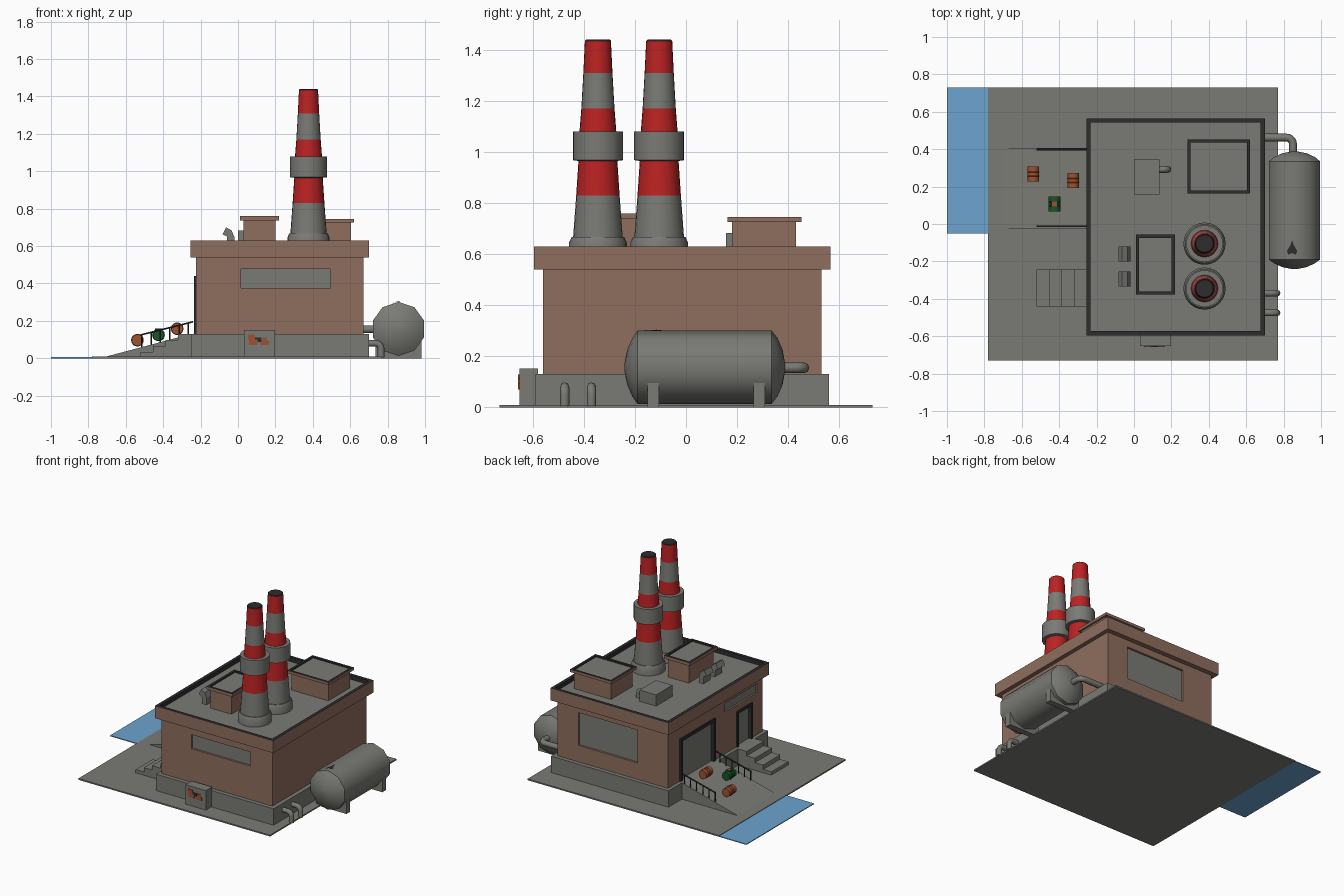
import bpy, bmesh, math
from mathutils import Matrix, Vector

if "Cube" in bpy.data.objects:
    bpy.data.objects.remove(bpy.data.objects["Cube"])


def mat(name, r, g, b):
    m = bpy.data.materials.new(name)
    m.diffuse_color = (r, g, b, 1)
    m.use_nodes = True
    m.node_tree.nodes["Principled BSDF"].inputs["Base Color"].default_value = m.diffuse_color
    return m


GRAY = mat("concrete_gray", .195, .198, .178)
BRICK = mat("brick_brown", .275, .155, .113)
DARK = mat("charcoal", .026, .026, .027)
RED = mat("stripe_red", .50, .016, .016)
BLUE = mat("water_blue", .15, .37, .62)
ORANGE = mat("rust_orange", .34, .085, .03)
GREEN = mat("barrel_green", .008, .095, .02)


def finish(name, bm, mats, smooth=False):
    bmesh.ops.recalc_face_normals(bm, faces=bm.faces)
    me = bpy.data.meshes.new(name)
    bm.to_mesh(me)
    bm.free()
    for m in mats:
        me.materials.append(m)
    ob = bpy.data.objects.new(name, me)
    bpy.context.collection.objects.link(ob)
    if smooth:
        bpy.ops.object.select_all(action='DESELECT')
        ob.select_set(True)
        bpy.context.view_layer.objects.active = ob
        bpy.ops.object.shade_smooth_by_angle(angle=math.radians(40))
    return ob


def cube(x, y, z):
    bm = bmesh.new()
    bmesh.ops.create_cube(bm, size=1)
    for v in bm.verts:
        v.co = Vector((a[0] if c < 0 else a[1] for a, c in zip((x, y, z), v.co)))
    return bm


def box(name, x, y, z, m=GRAY):
    return finish(name, cube(x, y, z), [m])


def rimmed(name, x, y, z, rim, depth):
    """Brick slab with a dark rim and a sunken gray roof."""
    bm = cube(x, y, z)
    top = max(bm.faces, key=lambda f: f.calc_center_median().z)
    for f in bmesh.ops.inset_individual(bm, faces=[top], thickness=rim)['faces']:
        f.material_index = 1
    r = bmesh.ops.extrude_discrete_faces(bm, faces=[top])['faces'][0]
    for e in r.edges:
        for f in e.link_faces:
            f.material_index = 1
    r.material_index = 2
    bmesh.ops.translate(bm, verts=r.verts, vec=(0, 0, -depth))
    return finish(name, bm, [BRICK, DARK, GRAY])


def prism(name, pts, y, m=GRAY):
    """Extrude an (x, z) outline along y."""
    bm = bmesh.new()
    f = bm.faces.new([bm.verts.new((px, y[0], pz)) for px, pz in pts])
    g = bmesh.ops.extrude_face_region(bm, geom=[f])['geom']
    bmesh.ops.translate(bm, verts=[v for v in g if isinstance(v, bmesh.types.BMVert)],
                        vec=(0, y[1] - y[0], 0))
    return finish(name, bm, [m])


def lathe(name, prof, centre, mats, segs=24, along_y=False, phase=0):
    """Spin (radius, height, material) rows; the material fills the band above."""
    bm = bmesh.new()
    rings = []
    for r, h, _ in prof:
        rings.append([bm.verts.new((r * math.cos(a), r * math.sin(a), h)) for a in
                      (phase + 2 * math.pi * i / segs for i in range(segs))])
    for k in range(len(rings) - 1):
        for i in range(segs):
            j = (i + 1) % segs
            bm.faces.new((rings[k][i], rings[k][j], rings[k + 1][j],
                          rings[k + 1][i])).material_index = prof[k][2]
    bm.faces.new(rings[0]).material_index = prof[0][2]
    bm.faces.new(rings[-1]).material_index = prof[-1][2]
    if along_y:
        bm.transform(Matrix.Rotation(-math.pi / 2, 4, 'X'))
    bm.transform(Matrix.Translation(centre))
    return finish(name, bm, mats, True)


def tube(name, pts, r, m=GRAY, res=2):
    cu = bpy.data.curves.new(name, 'CURVE')
    cu.dimensions = '3D'
    cu.bevel_depth, cu.bevel_resolution, cu.use_fill_caps = r, res, True
    s = cu.splines.new('POLY')
    s.points.add(len(pts) - 1)
    for p, c in zip(s.points, pts):
        p.co = (*c, 1)
    cu.materials.append(m)
    ob = bpy.data.objects.new(name, cu)
    bpy.context.collection.objects.link(ob)
    bpy.ops.object.select_all(action='DESELECT')
    ob.select_set(True)
    bpy.context.view_layer.objects.active = ob
    bpy.ops.object.convert(target='MESH')


def elbow(c, r, u, v, n=5):
    """Quarter arc about c from direction u to direction v."""
    c, u, v = Vector(c), Vector(u), Vector(v)
    return [c + r * (u * math.cos(t) + v * math.sin(t))
            for t in (math.pi / 2 * i / n for i in range(n + 1))]


# Yard and water
box("yard_slab", (-.78, .77), (-.73, .73), (0, .01))
box("water", (-1, -.78), (-.05, .73), (0, .006), BLUE)

# Main building
box("foundation", (-.25, .70), (-.59, .56), (.01, .13))
walls = box("walls", (-.225, .67), (-.56, .53), (.13, .56), BRICK)
rimmed("roof_parapet", (-.255, .70), (-.595, .565), (.54, .63), .033, .03)

# Recessed openings: cutter and the pane at the back of each recess
openings = {
    "front_window": ((.015, .495), (-.58, -.54), (.375, .478)),
    "back_window": ((.02, .50), (.51, .55), (.25, .49)),
    "side_window": ((-.24, -.205), (-.50, -.13), (.435, .50)),
    "loading_door": ((-.24, -.205), (-.01, .395), (.13, .44)),
    "entry_door": ((-.24, -.205), (-.44, -.26), (.13, .39)),
}
for name, (x, y, z) in openings.items():
    cut = box(name + "_cutter", x, y, z, BRICK)
    cut.hide_render = True
    cut.display_type = 'WIRE'
    mod = walls.modifiers.new(name, 'BOOLEAN')
    mod.object, mod.operation = cut, 'DIFFERENCE'
    if name == "front_window":
        y = (-.545, -.538)
    elif name == "back_window":
        y = (.508, .515)
    else:
        x = (-.212, -.204)
    box(name, x, y, z)

# Dark door frames
for name, t in (("loading_door", .022), ("entry_door", .018)):
    _, (y0, y1), (z0, z1) = openings[name]
    for part, y, z in (("left", (y1 - t, y1), (z0, z1)), ("right", (y0, y0 + t), (z0, z1)),
                       ("top", (y0, y1), (z1 - t, z1))):
        box(f"{name}_frame_{part}", (-.235, -.206), y, z, DARK)

# Ramp, rails and steps
prism("ramp", [(-.71, .008), (-.25, .13), (-.24, .13), (-.24, .008)], (-.025, .405))
for side, y in (("back", .398), ("front", -.012)):
    tube(side + "_rail", [(-.52, y, .125), (-.24, y, .195)], .005, DARK, 1)
    for i in range(6):
        x = -.515 + .05 * i
        z = .125 + (x + .52) * .25
        tube(f"{side}_rail_post_{i}", [(x, y, z - .08), (x, y, z)], .004, DARK, 1)
for i in range(4):
    box(f"step_{i}", (-.52 + .0665 * i, -.245), (-.44, -.243), (.008, .032 * (i + 1) + .002))

# Barrels on the ramp
for name, x, y, z, m in (("barrel_low", -.538, .267, .097, ORANGE),
                         ("barrel_high", -.325, .233, .158, ORANGE),
                         ("barrel_green", -.425, .107, .125, GREEN)):
    h = .04
    lathe(name, [(.031, -h, 0), (.031, -.014, 0), (.034, -.011, 0), (.031, -.008, 0),
                 (.031, .008, 0), (.034, .011, 0), (.031, .014, 0), (.031, h, 0)],
          (x, y, z), [m], 14, True)
box("barrel_label_back", (-.443, -.407), (.09, .124), (.152, .158), DARK)
box("barrel_label", (-.439, -.411), (.094, .12), (.155, .16), ORANGE)

# Chimneys with stripes, collar and foot
for i, y in enumerate((-.105, -.345)):
    lathe(f"chimney_{i}", [
        (.113, .59, 0), (.113, .645, 0), (.103, .667, 0), (.097, .667, 0), (.085, .83, 1),
        (.076, .965, 0), (.098, .968, 0), (.098, 1.08, 0), (.072, 1.08, 1), (.065, 1.17, 0),
        (.057, 1.31, 1), (.051, 1.435, 2), (.046, 1.44, 2)],
        (.377, y, 0), [GRAY, RED, DARK])

# Roof houses
box("large_roof_house", (.305, .605), (.18, .43), (.59, .73), BRICK)
rimmed("large_roof_cap", (.286, .62), (.162, .452), (.725, .745), .024, .01)
box("small_roof_house", (.03, .20), (-.36, -.075), (.59, .74), BRICK)
rimmed("small_roof_cap", (.01, .218), (-.377, -.057), (.737, .76), .024, .01)

# Roof unit, its pipe and the hooded vents
box("roof_unit", (.0, .135), (.157, .345), (.59, .682))
tube("roof_unit_pipe", [(.13, .292, .65)] + elbow((.155, .292, .625), .025, (0, 0, 1), (1, 0, 0))
     + [(.18, .292, .595)], .018)
for i, y in enumerate(((-.20, -.12), (-.334, -.254))):
    prism(f"roof_vent_{i}", [(-.055, .59), (-.02, .59), (-.02, .65), (-.035, .685),
                             (-.064, .70), (-.083, .663), (-.06, .652)], y)

# Storage tank with saddles and pipes
R, TX, TZ = .144, .858, .157
lathe("storage_tank", [(.015, -.241, 0), (.07, -.23, 0), (.115, -.21, 0), (R, -.19, 0),
                       (R, .335, 0), (.115, .358, 0), (.07, .378, 0), (.015, .388, 0)],
      (TX, 0, TZ), [GRAY], 10, True, math.pi / 2)
for i, y in enumerate((-.128, .287)):
    box(f"tank_saddle_{i}", (.735, .982), (y - .022, y + .022), (0, .10))
tube("tank_pipe", [(.66, .462, .155)] + elbow((.815, .427, .155), .035, (0, 1, 0), (1, 0, 0))
     + [(.85, .36, .155)], .021)
for i, y in enumerate((-.37, -.475)):
    tube(f"drain_pipe_{i}", [(.69, y, .08)] + elbow((.735, y, .05), .03, (0, 0, 1), (1, 0, 0))
         + [(.765, y, .005)], .018)

# Dark drop marking lying on the tank ridge
bm = bmesh.new()
outline = [(0, .045), (.01, .015), (.028, -.015), (.02, -.035), (-.002, -.025),
           (-.02, -.035), (-.028, -.015), (-.01, .015)]
mid = bm.verts.new((.845, -.13, TZ + R + .001))
ring = [bm.verts.new((.845 + a, -.13 + b, TZ + R + .004 - abs(.845 + a - TX) * .325))
        for a, b in outline]
for i in range(8):
    bm.faces.new((mid, ring[i - 1], ring[i]))
finish("drop_mark", bm, [DARK])

# Front cabinet with rusty marks
box("front_cabinet", (.032, .197), (-.652, -.58), (0, .152))
for i, (x, z, m) in enumerate((((.053, .092), (.10, .128), ORANGE), ((.06, .105), (.072, .10), ORANGE),
                               ((.092, .125), (.088, .112), DARK), ((.12, .165), (.07, .095), ORANGE),
                               ((.13, .155), (.095, .112), ORANGE))):
    box(f"cabinet_mark_{i}", x, (-.657, -.651), z, m)
